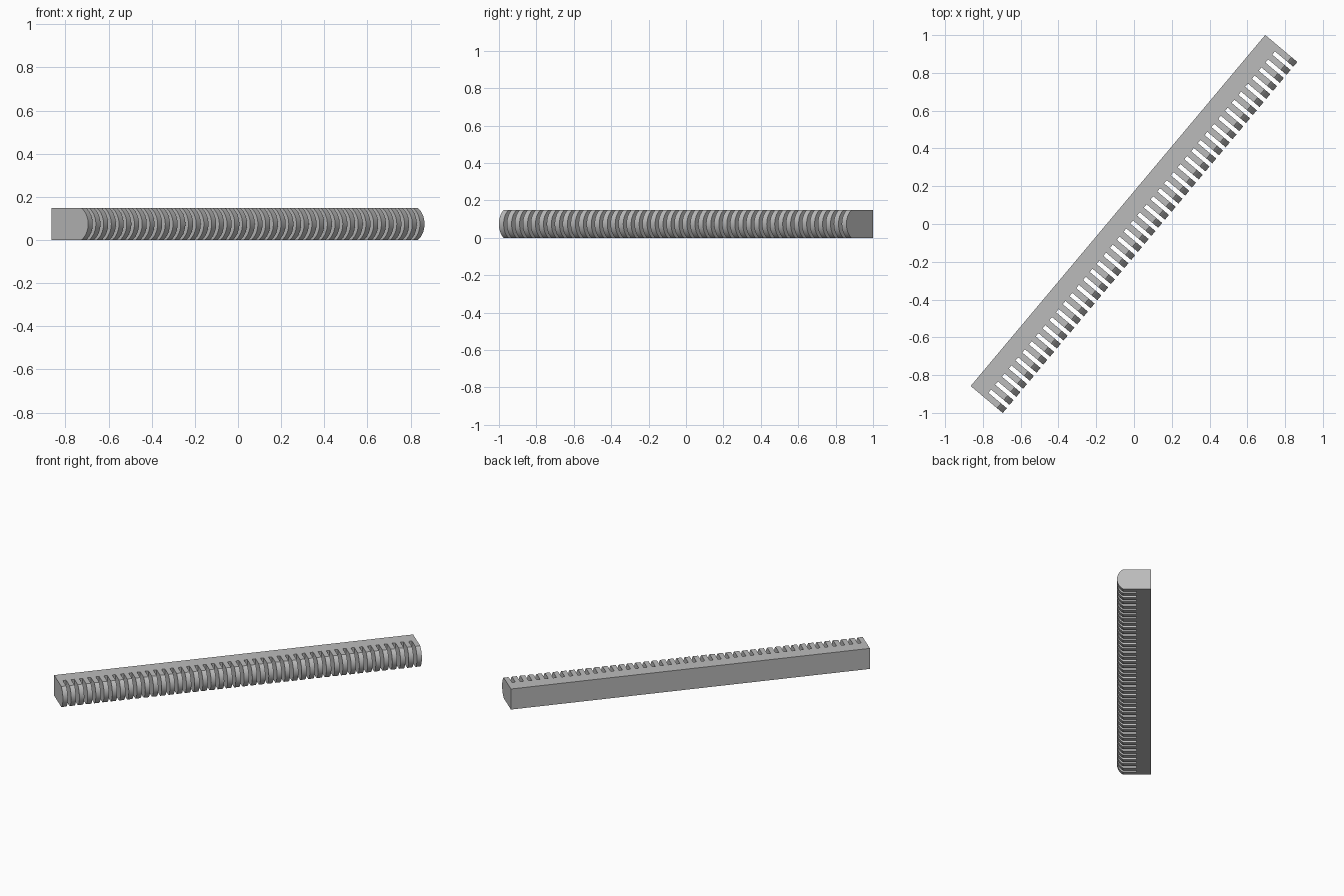
import bpy
import bmesh
from math import radians, asin, sin, cos
from mathutils import Matrix

cube = bpy.data.objects.get("Cube")
if cube:
    bpy.data.objects.remove(cube, do_unlink=True)

LENGTH, WIDTH, HEIGHT = 2.426, 0.222, 0.148
ROOT = 0.095          # depth of the solid back, where the slots stop
BULGE = 0.04          # how far the rounded front stands out
TEETH = 44
SLOT = 0.0225
TOOTH = (LENGTH - (TEETH - 1) * SLOT) / TEETH
ARC_STEPS = 16

# Single grey material
grey = bpy.data.materials.new("grey metal")
grey.use_nodes = True
colour = (0.5, 0.5, 0.5, 1)
grey.diffuse_color = colour
grey.node_tree.nodes["Principled BSDF"].inputs["Base Color"].default_value = colour

# Cross-section: square back, then a tooth with a bowed front
half = HEIGHT / 2
radius = (half ** 2 + BULGE ** 2) / (2 * BULGE)
spread = asin(half / radius)
arc = []
for i in range(ARC_STEPS + 1):
    a = -spread + 2 * spread * i / ARC_STEPS
    arc.append((WIDTH - radius + radius * cos(a), half + radius * sin(a)))
back = [(ROOT, HEIGHT), (0, HEIGHT), (0, 0), (ROOT, 0)]
section = back + arc
count = len(section)

# Stations along the bar: the start and end of every tooth
stations = []
for i in range(TEETH):
    start = -LENGTH / 2 + i * (TOOTH + SLOT)
    stations += [start, start + TOOTH]

bm = bmesh.new()
rings = [[bm.verts.new((x, WIDTH / 2 - d, z)) for d, z in section] for x in stations]

for i, (a, b) in enumerate(zip(rings, rings[1:])):
    is_tooth = i % 2 == 0
    # Solid back runs the whole length; the tooth skin only spans teeth
    for j in range(count if is_tooth else 3):
        k = (j + 1) % count
        bm.faces.new((a[j], a[k], b[k], b[j]))
    if not is_tooth:
        bm.faces.new((a[3], a[0], b[0], b[3]))      # slot floor

# Tooth flanks inside the slots, and the two end faces of the bar
for ring in rings[1:-1]:
    bm.faces.new([ring[0]] + ring[3:])
for ring in (rings[0], rings[-1]):
    bm.faces.new(ring)

bmesh.ops.recalc_face_normals(bm, faces=bm.faces)
bm.transform(Matrix.Rotation(radians(50), 4, "Z"))

mesh = bpy.data.meshes.new("toothed_rack")
bm.to_mesh(mesh)
bm.free()
mesh.materials.append(grey)
rack = bpy.data.objects.new("toothed_rack", mesh)
bpy.context.collection.objects.link(rack)

# Smooth the bowed tooth fronts, keep every other edge sharp
bpy.ops.object.select_all(action="DESELECT")
rack.select_set(True)
bpy.context.view_layer.objects.active = rack
bpy.ops.object.shade_smooth_by_angle(angle=radians(30))
